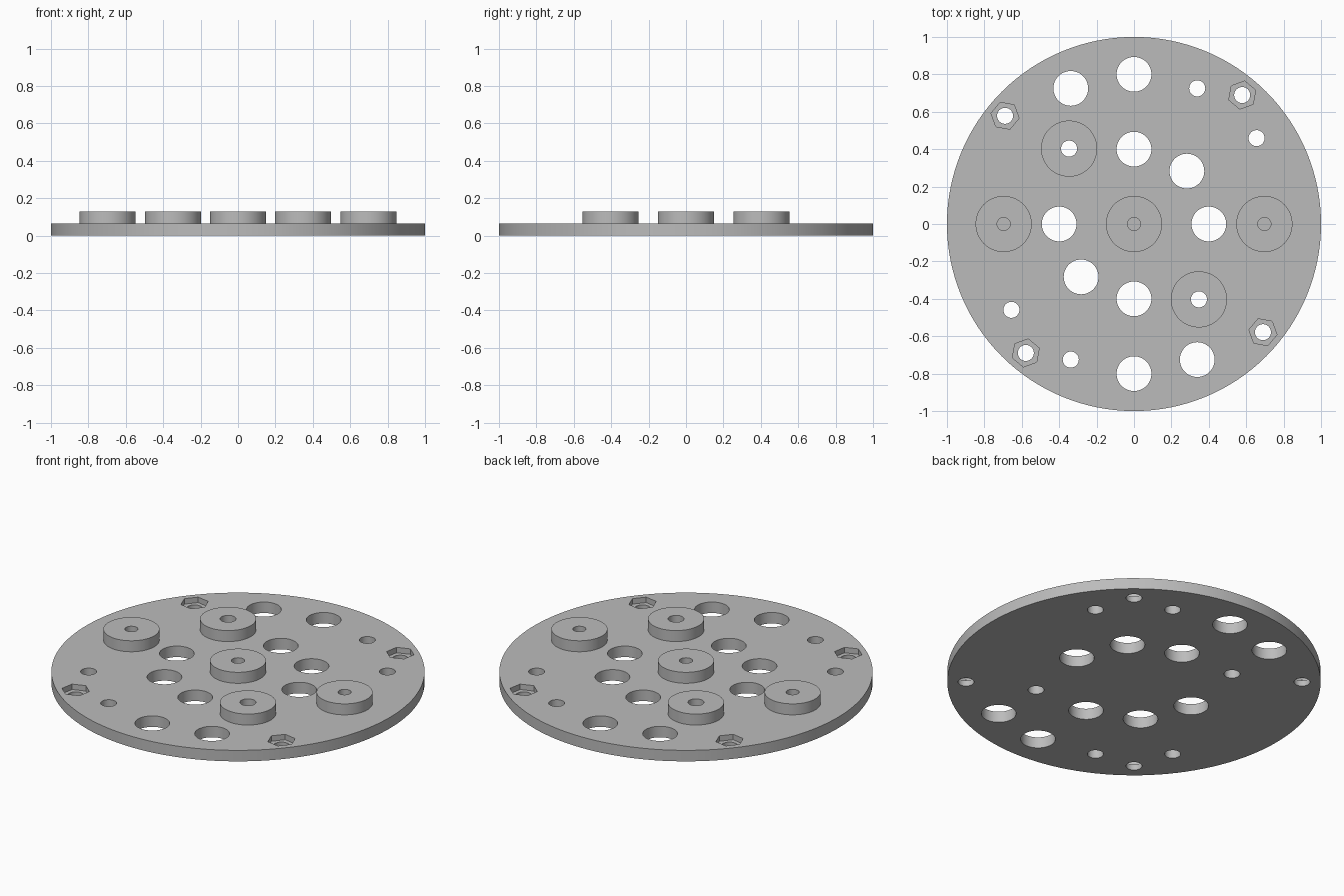
import bpy, bmesh
from math import cos, sin, radians
from mathutils import Matrix, Vector

if "Cube" in bpy.data.objects:
    bpy.data.objects.remove(bpy.data.objects["Cube"], do_unlink=True)

PLATE, TOP = 0.065, 0.13      # plate and boss heights

grey = bpy.data.materials.new("plain grey")
grey.use_nodes = True
colour = (0.5, 0.5, 0.5, 1)
grey.diffuse_color = colour
grey.node_tree.nodes["Principled BSDF"].inputs["Base Color"].default_value = colour


def polar(radius, degrees):
    return radius * cos(radians(degrees)), radius * sin(radians(degrees))


def cylinders(name, specs):
    """One object of separate prisms: (centre, radius, bottom, top, sides, turn)."""
    bm = bmesh.new()
    for (x, y), r, low, high, sides, turn in specs:
        place = Matrix.Translation((x, y, (low + high) / 2)) @ Matrix.Rotation(radians(turn), 4, "Z")
        made = bmesh.ops.create_cone(bm, cap_ends=True, segments=sides, radius1=r,
                                     radius2=r, depth=high - low)
        # aim the first corner along +x before turning
        v = made["verts"][0].co
        aim = Matrix.Rotation(-Vector((1, 0)).angle_signed(v.xy) * -1, 4, "Z")
        bmesh.ops.transform(bm, matrix=place @ aim, verts=made["verts"])
    mesh = bpy.data.meshes.new(name)
    bm.to_mesh(mesh)
    bm.free()
    mesh.materials.append(grey)
    obj = bpy.data.objects.new(name, mesh)
    bpy.context.collection.objects.link(obj)
    return obj


def combine(target, tool, operation):
    """Apply a boolean and remove the helper."""
    mod = target.modifiers.new(operation.lower(), "BOOLEAN")
    mod.operation, mod.solver, mod.object = operation, "EXACT", tool
    bpy.context.view_layer.objects.active = target
    bpy.ops.object.modifier_apply(modifier=mod.name)
    bpy.data.objects.remove(tool, do_unlink=True)


# Round base plate with five raised bosses
blind_bosses = [(-0.697, 0), (0, 0), (0.697, 0)]
open_bosses = [(-0.347, 0.403), (0.347, -0.403)]
plate = cylinders("mounting_plate", [((0, 0), 1, 0, PLATE, 128, 0)])
bosses = cylinders("bosses", [(p, 0.15, PLATE / 2, TOP, 64, 0)
                              for p in blind_bosses + open_bosses])
combine(plate, bosses, "UNION")

# Large cable holes, small screw holes and blind pilot holes
large = [polar(0.4, a) for a in (0, 45, 90, 180, 225, 270)]
large += [polar(0.8, a) for a in (90, 115, 270, 295)]
corners = (50, 140, 230, 320)
small = [polar(0.8, a) for a in (35, 65, 215, 245)]
small += [polar(0.9, a) for a in corners] + open_bosses
holes = [(p, 0.093, -0.1, 0.2, 48, 0) for p in large]
holes += [(p, 0.043, -0.1, 0.2, 32, 0) for p in small]
holes += [(p, 0.035, 0.04, 0.2, 32, 0) for p in blind_bosses]
combine(plate, cylinders("hole_cutter", holes), "DIFFERENCE")

# Hexagonal nut pockets, flat side facing outwards
pockets = [(polar(0.9, a), 0.076, 0.033, 0.2, 6, a + 30) for a in corners]
combine(plate, cylinders("nut_cutter", pockets), "DIFFERENCE")

# Smooth round walls, crisp rims
bpy.ops.object.select_all(action="DESELECT")
plate.select_set(True)
bpy.context.view_layer.objects.active = plate
bpy.ops.object.shade_smooth_by_angle(angle=radians(30))
